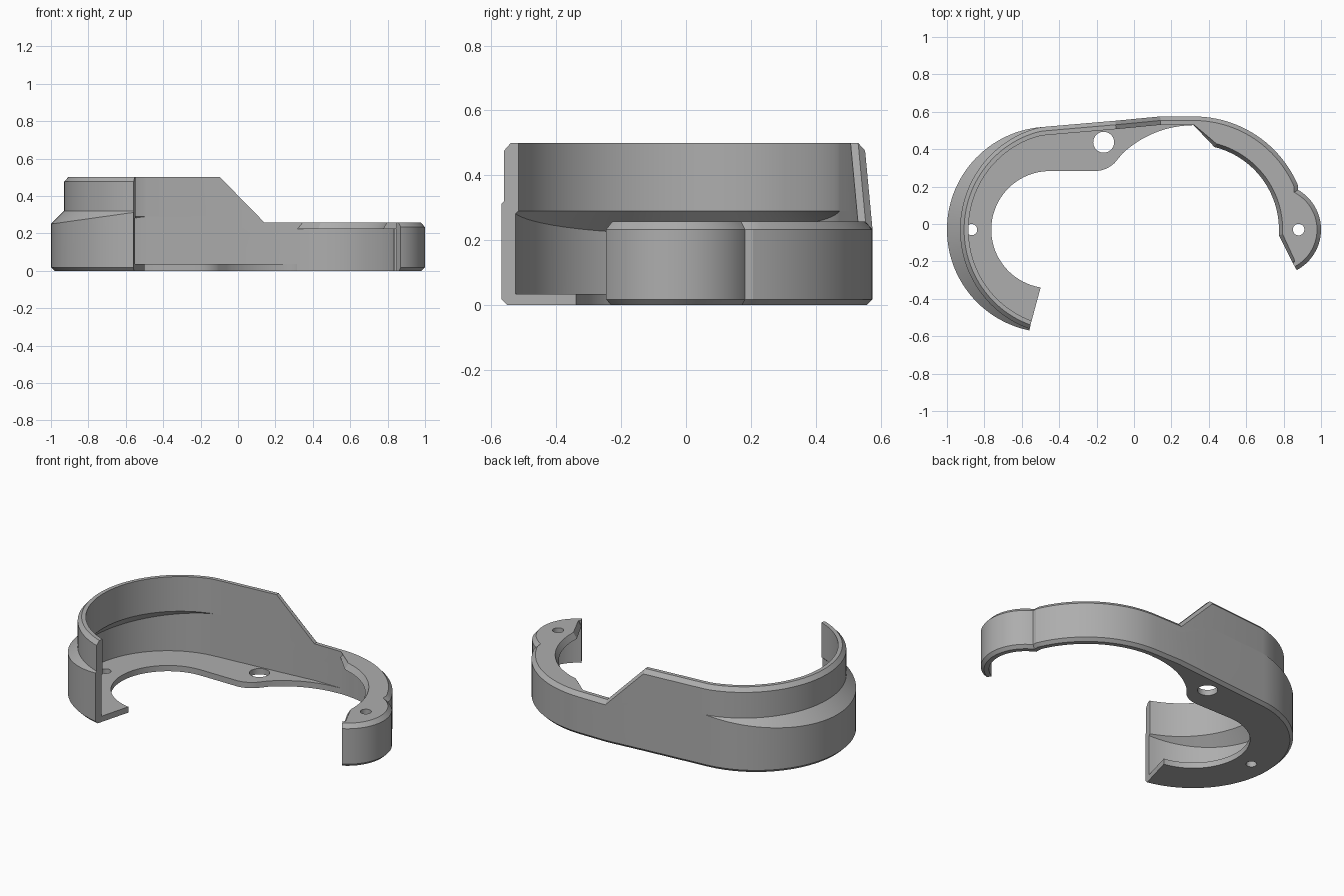
import bpy, bmesh
from math import cos, sin, radians
from mathutils import Vector

cube = bpy.data.objects.get("Cube")
if cube:
    bpy.data.objects.remove(cube)

grey = bpy.data.materials.new("plain_grey")
grey.use_nodes = True
grey.diffuse_color = (0.42, 0.42, 0.42, 1)
grey.node_tree.nodes["Principled BSDF"].inputs["Base Color"].default_value = (0.42, 0.42, 0.42, 1)

WALL = 0.045      # wall thickness
CHAMFER = 0.024
LOW_TOP = 0.257   # height of the low, right-hand half


def arc(cx, cy, r, start, end, step=3):
    n = max(2, round(abs(end - start) / step))
    angles = [radians(start + (end - start) * i / n) for i in range(n + 1)]
    return [Vector((cx + r * cos(a), cy + r * sin(a))) for a in angles]


def inset(path, d):
    """Shift an open path to its right-hand side, with mitred corners."""
    out = []
    for i, p in enumerate(path):
        dirs = []
        if i > 0:
            dirs.append((p - path[i - 1]).normalized())
        if i < len(path) - 1:
            dirs.append((path[i + 1] - p).normalized())
        t = sum(dirs, Vector((0, 0))).normalized()
        out.append(p + Vector((t.y, -t.x)) * d / max(0.6, t.dot(dirs[0])))
    return out


def finish(name, bm):
    bmesh.ops.recalc_face_normals(bm, faces=bm.faces[:])
    mesh = bpy.data.meshes.new(name)
    bm.to_mesh(mesh)
    bm.free()
    mesh.materials.append(grey)
    ob = bpy.data.objects.new(name, mesh)
    bpy.context.collection.objects.link(ob)
    bpy.ops.object.select_all(action='DESELECT')
    ob.select_set(True)
    bpy.context.view_layer.objects.active = ob
    bpy.ops.object.shade_smooth_by_angle(angle=radians(20))


def slab(name, lower, upper, z0, z1):
    """Plate between matching sets of loops; loops after the first are holes."""
    bm = bmesh.new()
    caps = [[], []]
    for pair in zip(lower, upper):
        rings = []
        for k, (loop, z) in enumerate(zip(pair, (z0, z1))):
            ring = [bm.verts.new((p.x, p.y, z)) for p in loop]
            caps[k] += [bm.edges.new((v, ring[i - 1])) for i, v in enumerate(ring)]
            rings.append(ring)
        a, b = rings
        for i in range(len(a)):
            bm.faces.new((a[i - 1], a[i], b[i], b[i - 1]))
    for edges in caps:
        bmesh.ops.triangle_fill(bm, use_beauty=True, use_dissolve=False, edges=edges)
    finish(name, bm)


def hole(cx, cy, r):
    return arc(cx, cy, r, 0, 360, 15)[:-1]


# Outer outline, from the left free end round the back to the right ear
left_part = arc(-0.45, -0.03, 0.55, 258.5, 94.2)
back_part = [Vector((-0.1, 0.552)), Vector((0.14, 0.575))]
ring_part = arc(0.32, -0.03, 0.605, 90, 23)
ear_part = arc(0.755, -0.03, 0.245, 60, -62)
outline = left_part + back_part + ring_part + ear_part


def wall_height(x):
    f = min(1, max(0, (x + 0.1) / 0.24))
    return 0.5 + (LOW_TOP - 0.5) * f


# Side wall: lofted section, stepped inward by a crescent ledge on the left
offsets = {}


def at(i, d):
    if d not in offsets:
        offsets[d] = inset(outline, d)
    return offsets[d][i]


normals = [q - p for p, q in zip(outline, inset(outline, 1.0))]
bm = bmesh.new()
sections = []
for p, n in zip(outline, normals):
    top = wall_height(p.x)
    step = 0.07 * max(0, (-0.5 - p.x) / 0.5)
    ledge = min(0.32, top - 0.06)
    inner = ledge - 0.03
    profile = [(0.018, 0), (0, 0.018), (0, ledge - step), (step, ledge),
               (step, top - CHAMFER), (step + CHAMFER * 0.9, top),
               (step + WALL, top), (step + WALL, inner),
               (WALL, inner - step), (WALL, 0)]
    sections.append([bm.verts.new((*(p + n * d), z)) for d, z in profile])
for a, b in zip(sections, sections[1:]):
    for i in range(len(a)):
        bm.faces.new((a[i - 1], a[i], b[i], b[i - 1]))
bm.faces.new(sections[0])
bm.faces.new(sections[-1])
finish("side_wall", bm)

# Floor on the left, bounded by both openings and a rounded boss
joined = inset(outline, WALL - 0.001)
split = len(left_part) + len(back_part)
floor_edge = (joined[:split + 1]
              + arc(0.32, -0.03, 0.558, 91, 133)
              + arc(-0.21, 0.435, 0.152, -45, -90, 6)
              + arc(-0.45, -0.03, 0.313, 90, 261))
floor_loops = [floor_edge, hole(-0.162, 0.437, 0.056), hole(-0.868, -0.03, 0.03)]
slab("floor_plate", floor_loops, floor_loops, 0, 0.035)

# Top lip on the right, with a chamfered inner edge and an ear hole
lip_outer = joined[split:]
lip_inner = ([Vector((0.875, -0.25)), Vector((0.775, -0.06))]
             + arc(0.32, -0.03, 0.455, 0, 76)
             + [Vector((0.315, 0.532))])
lip_top = inset(lip_inner, 0.02)
ear_hole = hole(0.88, -0.03, 0.031)
lip_outer[-1] = lip_outer[-1] + Vector((0.004, 0.004))
lip_inner[0] = outline[-1] + (joined[-1] - outline[-1]) * 1.05
lip_top[0] = lip_inner[0] + Vector((0.012, 0.012))
lip_outer = lip_outer[:-1]
slab("top_lip", [lip_outer + lip_inner, ear_hole],
     [lip_outer + lip_top, ear_hole], 0.222, LOW_TOP)
